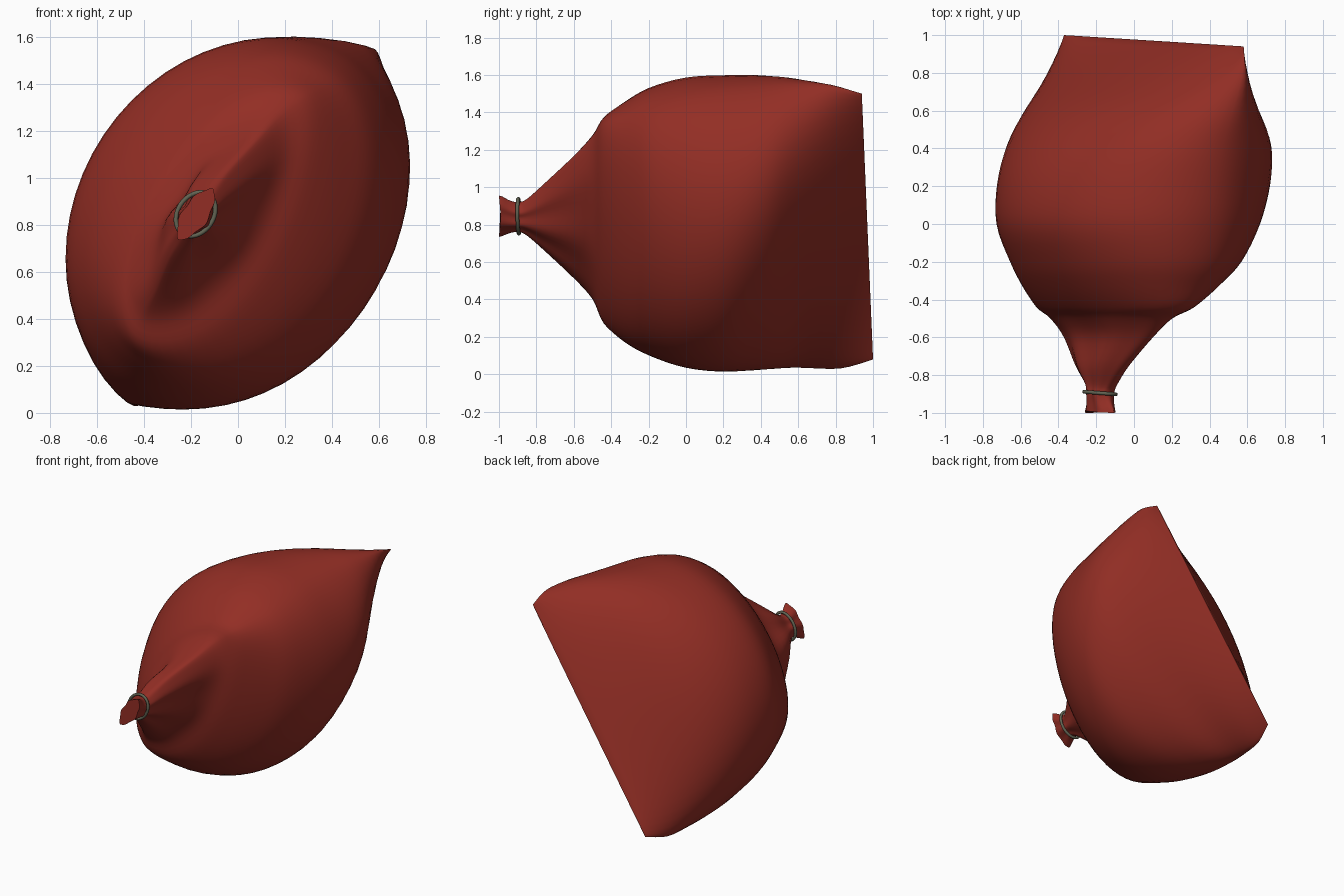
import bpy, bmesh, math
from mathutils import Vector

cube = bpy.data.objects.get("Cube")
if cube:
    bpy.data.objects.remove(cube, do_unlink=True)


def material(name, rgb):
    m = bpy.data.materials.new(name)
    m.use_nodes = True
    m.diffuse_color = (*rgb, 1)
    bsdf = m.node_tree.nodes["Principled BSDF"]
    bsdf.inputs["Base Color"].default_value = (*rgb, 1)
    bsdf.inputs["Roughness"].default_value = 0.8
    return m


red = material("red cloth", (0.29, 0.027, 0.018))
cord_green = material("grey green cord", (0.12, 0.125, 0.085))

# Long and short axes of every cross-section, tilted like the flat seam
TILT = math.radians(56.2)
LONG = Vector((math.cos(TILT), 0, math.sin(TILT)))
SHORT = Vector((math.sin(TILT), 0, -math.cos(TILT)))

# Stations: y, centre x, centre z, half length, lower width, upper width,
# pinch of the ends, skew of the lower side
STATIONS = [
    (-0.99, -0.18, 0.845, 0.132, 0.055, 0.055, 0.5, 0),
    (-0.94, -0.18, 0.842, 0.100, 0.06, 0.06, 0.3, 0),
    (-0.895, -0.18, 0.842, 0.085, 0.066, 0.066, 0, 0),
    (-0.85, -0.175, 0.84, 0.11, 0.07, 0.07, 0.1, 0),
    (-0.75, -0.17, 0.84, 0.22, 0.10, 0.10, 0.3, 0),
    (-0.60, -0.135, 0.84, 0.39, 0.14, 0.14, 0.3, 0),
    (-0.50, -0.115, 0.84, 0.515, 0.21, 0.22, 0.2, -0.1),
    (-0.44, -0.08, 0.825, 0.63, 0.30, 0.33, 0.1, -0.2),
    (-0.33, -0.045, 0.82, 0.70, 0.43, 0.46, 0, -0.2),
    (-0.20, -0.02, 0.82, 0.765, 0.54, 0.57, 0, -0.13),
    (0.0, -0.01, 0.81, 0.83, 0.63, 0.67, 0.05, -0.06),
    (0.22, 0.0, 0.80, 0.87, 0.64, 0.665, 0.1, 0.06),
    (0.42, 0.02, 0.795, 0.895, 0.53, 0.595, 0.1, 0.25),
    (0.60, 0.045, 0.795, 0.91, 0.345, 0.46, 0.15, 0.45),
    (0.80, 0.08, 0.787, 0.91, 0.15, 0.225, 0.2, 0.5),
    (0.97, 0.105, 0.79, 0.855, 0.004, 0.004, 0.2, 0.5),
]


def smooth_between(rows, steps):
    """Catmull-Rom interpolation through the stations."""
    out = []
    for i in range(len(rows) - 1):
        a, b = rows[max(i - 1, 0)], rows[i]
        c, d = rows[i + 1], rows[min(i + 2, len(rows) - 1)]
        for s in range(steps):
            t = s / steps
            out.append([q + 0.5 * t * (r - p + t * (2 * p - 5 * q + 4 * r - w
                        + t * (3 * (q - r) + w - p)))
                        for p, q, r, w in zip(a, b, c, d)])
    return out + [list(rows[-1])]


def section(row, sides):
    """Tilted oval with pinched ends, rippled where it is gathered."""
    y, cx, cz, length, lower, upper, pinch, skew = row
    slant = 0.03 * max(0, min(1, (y - 0.3) / 0.67))
    wrinkle = 0.09 * max(0, min(1, (-0.45 - y) / 0.25))
    pts = []
    for k in range(sides):
        t = math.tau * k / sides
        s, c = math.sin(t), math.cos(t)
        width = lower * (1 + skew * c) if s > 0 else upper
        width *= 1 + wrinkle * math.cos(7 * t + 1)
        across = math.copysign(abs(s) ** (1 + max(pinch, 0)), s)
        p = Vector((cx, y - slant * c, cz))
        pts.append(p + LONG * length * c + SHORT * width * across)
    return pts


def finish(bm, name, mat):
    bmesh.ops.recalc_face_normals(bm, faces=bm.faces)
    mesh = bpy.data.meshes.new(name)
    bm.to_mesh(mesh)
    bm.free()
    mesh.materials.append(mat)
    obj = bpy.data.objects.new(name, mesh)
    bpy.context.collection.objects.link(obj)
    bpy.ops.object.select_all(action="DESELECT")
    obj.select_set(True)
    bpy.context.view_layer.objects.active = obj
    bpy.ops.object.shade_smooth_by_angle(angle=math.radians(50))


def loft(bm, rings, closed=False):
    n = len(rings[0])
    pairs = list(zip(rings, rings[1:]))
    if closed:
        pairs.append((rings[-1], rings[0]))
    for a, b in pairs:
        for k in range(n):
            bm.faces.new((a[k], a[(k + 1) % n], b[(k + 1) % n], b[k]))


# Sack from the gathered mouth to the flat sewn seam
bm = bmesh.new()
rings = [[bm.verts.new(p) for p in section(r, 56)]
         for r in smooth_between(STATIONS, 4)]
# Frilled lip
for v in rings[0]:
    v.co.y -= 0.01 * abs(v.co.z - STATIONS[0][2]) / 0.11
loft(bm, rings)
mouth = bm.faces.new(rings[0])
bm.faces.new(rings[-1])
# Hollow in the mouth
bmesh.ops.inset_individual(bm, faces=[mouth], thickness=0.01, depth=-0.02)
finish(bm, "sack", red)

# Cord tied around the neck
bm = bmesh.new()
cord = []
for i in range(40):
    t = math.tau * i / 40
    out = LONG * math.cos(t) * 0.1 + SHORT * math.sin(t) * 0.076
    centre = Vector((-0.18, -0.895 - 0.08 * out.x, 0.845)) + out
    away = out.normalized()
    cord.append([bm.verts.new(centre + 0.01 * (away * math.cos(a) + Vector((0, math.sin(a), 0))))
                 for a in (math.tau * j / 10 for j in range(10))])
loft(bm, cord, closed=True)
finish(bm, "neck_cord", cord_green)
